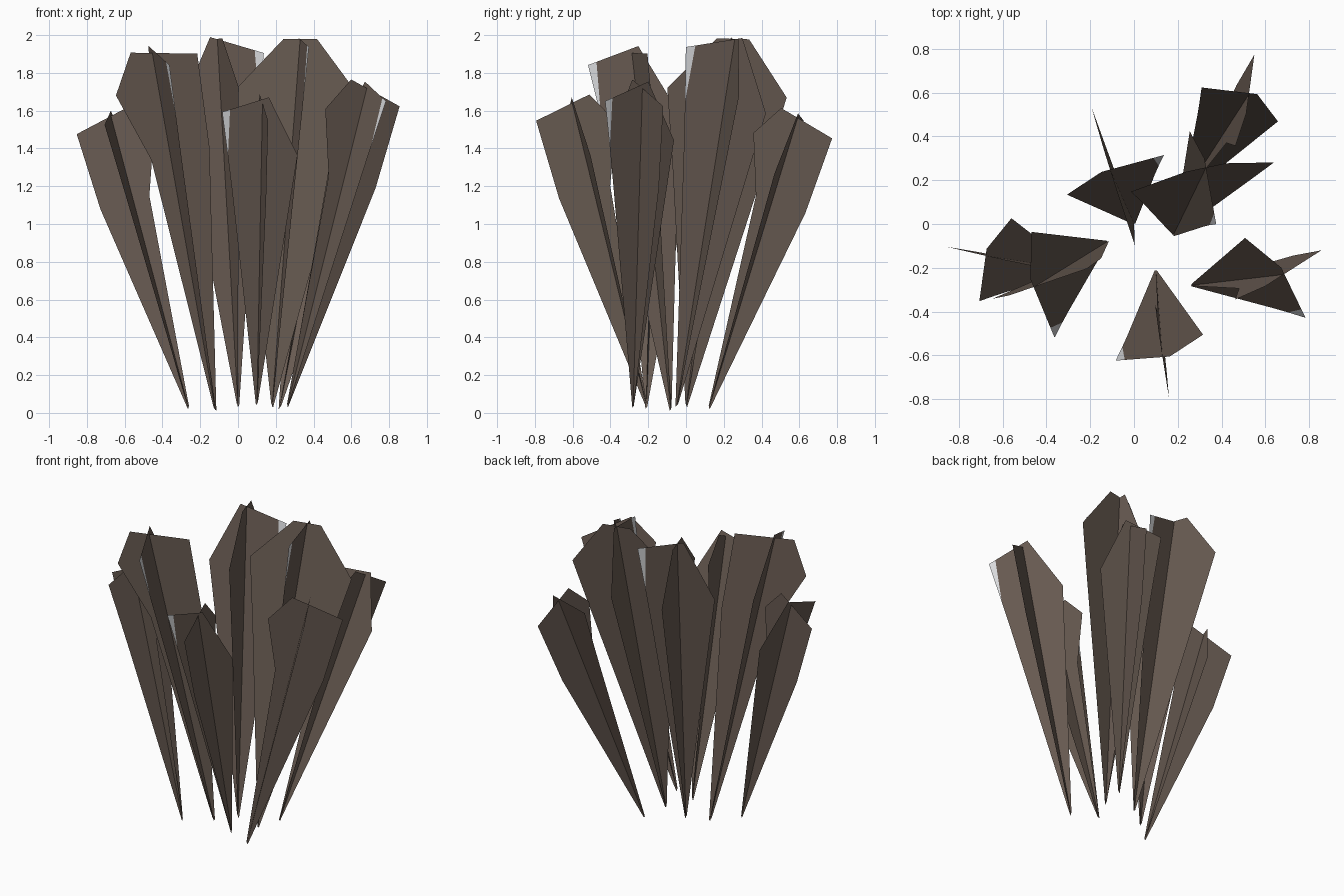
import bpy
from mathutils import Vector

if "Cube" in bpy.data.objects:
    bpy.data.objects.remove(bpy.data.objects["Cube"])


def material(name, rgb):
    m = bpy.data.materials.new(name)
    m.diffuse_color = (*rgb, 1)
    m.use_nodes = True
    m.node_tree.nodes["Principled BSDF"].inputs["Base Color"].default_value = m.diffuse_color
    return m


brown = material("dark brown", (0.14, 0.105, 0.085))
pale = material("pale grey", (0.72, 0.73, 0.75))

# Leaf outlines as (sideways, along) fractions of the leaf length
MAIN = [(-.003, .01), (.003, 0), (.092, .70), (.107, .81), (.128, .955),
        (.103, .9625), (-.02, 1.0), (-.115, .81)]
CROSS = [(-.003, .01), (.003, 0), (.113, .70), (.125, .955),
         (-.06, .995), (-.122, .89), (-.055, .70)]
WIDE = [(-.003, .01), (.003, 0), (.14, .70), (.17, .86), (.045, 1.0),
        (-.045, .99), (-.165, .84), (-.12, .62)]


def leaf(name, base, axis, side, outline, pale_tip=False):
    """One flat leaf card; the main outline can have a pale corner."""
    length = axis.length
    up = axis.normalized()
    verts = [base + side * (u * length) + up * (w * length) for u, w in outline]
    if pale_tip:
        faces = [(0, 1, 2, 3, 5, 6, 7), (3, 4, 5)]
    else:
        faces = [tuple(range(len(verts)))]
    mesh = bpy.data.meshes.new(name)
    mesh.from_pydata(verts, [], faces)
    mesh.materials.append(brown)
    mesh.materials.append(pale)
    if pale_tip:
        mesh.polygons[1].material_index = 1
    ob = bpy.data.objects.new(name, mesh)
    bpy.context.collection.objects.link(ob)


# Tufts: base, top of axis, direction of main leaf, side of cross leaf,
# cross leaf outline, pale corner
tufts = {
    "left": ((-.26, -.21, .02), (-.68, -.145, 1.60), (-.07, -.31), -1, CROSS, False),
    "front_left": ((-.12, -.08, .01), (-.46, -.29, 1.94), (.15, -.45), 1, CROSS, True),
    "back": ((0, 0, .03), (-.11, .25, 1.99), (.48, .15), 1, WIDE, True),
    "back_right": ((.22, .12, .02), (.53, .60, 1.59), (-.29, .05), -1, CROSS, False),
    "middle": ((.18, -.05, .03), (.33, .26, 1.99), (.09, -.46), 1, WIDE, True),
    "front": ((.10, -.21, .04), (.13, -.61, 1.67), (-.39, -.06), 1, CROSS, True),
    "right": ((.26, -.28, .03), (.69, -.23, 1.75), (.23, -.38), 1, CROSS, True),
}

for name, (b, t, d, sign, outline, tip) in tufts.items():
    base = Vector(b)
    axis = Vector(t) - base
    up = axis.normalized()
    side = Vector((d[0], d[1], 0))
    side = (side - up * side.dot(up)).normalized()
    cross = up.cross(side) * sign
    # two crossed leaves per tuft
    leaf(name + "_leaf", base, axis, side, MAIN, tip)
    leaf(name + "_cross_leaf", base, axis, cross, outline)
